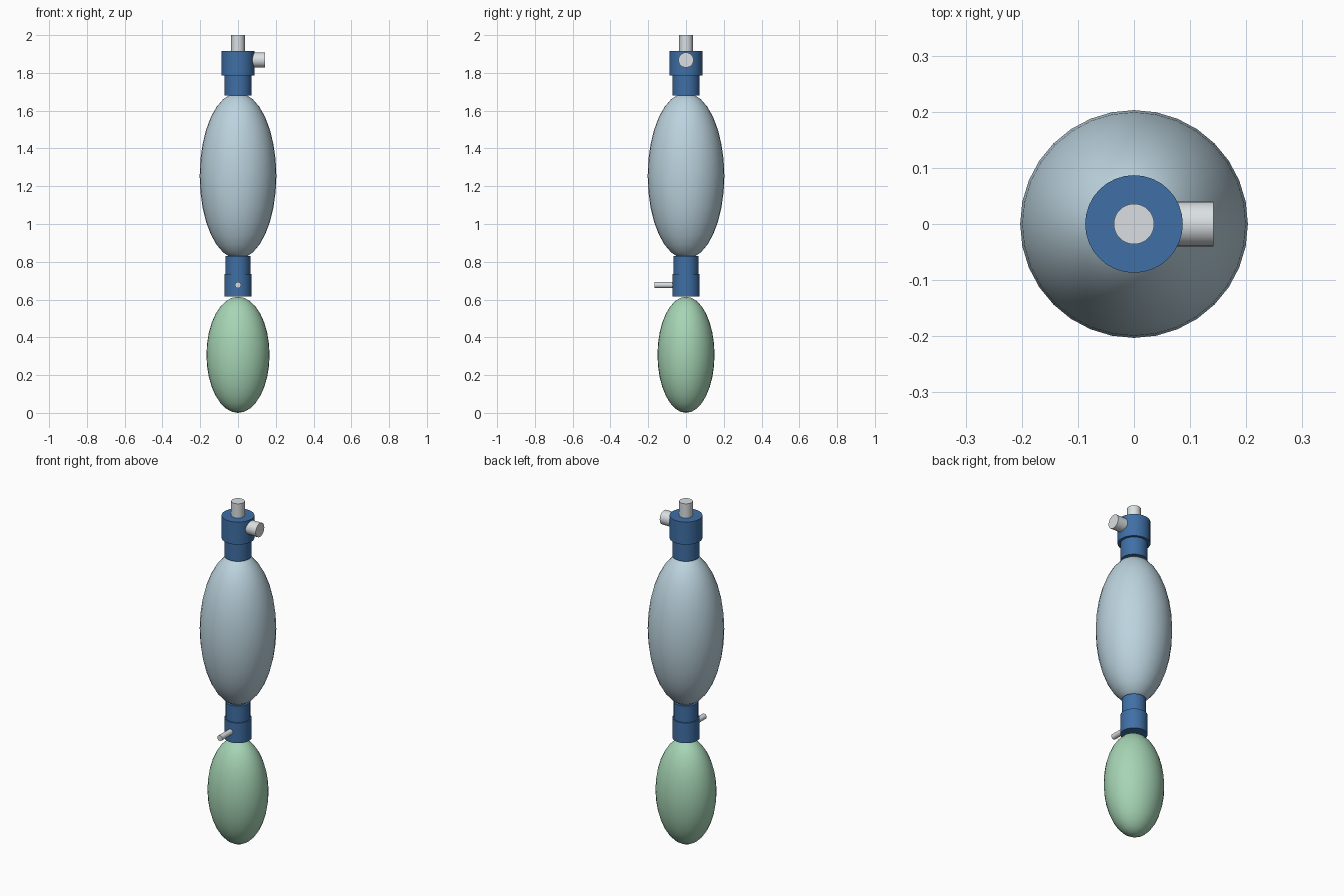
import bpy
import math

if "Cube" in bpy.data.objects:
    bpy.data.objects.remove(bpy.data.objects["Cube"])


def material(name, color):
    m = bpy.data.materials.new(name)
    m.diffuse_color = color
    m.use_nodes = True
    m.node_tree.nodes["Principled BSDF"].inputs["Base Color"].default_value = m.diffuse_color
    return m


BLUE = material("blue_plastic", (0.05, 0.16, 0.38, 1))
BAG = material("pale_blue_silicone", (0.50, 0.65, 0.73, 1))
GREEN = material("pale_green_film", (0.38, 0.66, 0.46, 1))
CLEAR = material("clear_plastic", (0.70, 0.74, 0.76, 1))


def finish(name, mat, angle):
    ob = bpy.context.object
    ob.name = name
    ob.data.materials.append(mat)
    bpy.ops.object.transform_apply(location=False, rotation=True, scale=True)
    bpy.ops.object.shade_smooth_by_angle(angle=math.radians(angle))
    return ob


def ellipsoid(name, z0, z1, rx, ry, mat):
    bpy.ops.mesh.primitive_uv_sphere_add(
        segments=32, ring_count=16, location=(0, 0, (z0 + z1) / 2),
        scale=(rx, ry, (z1 - z0) / 2))
    return finish(name, mat, 60)


def tube(name, radius, start, end, mat, axis="z"):
    mid = (start[0] + end[0]) / 2, (start[1] + end[1]) / 2, (start[2] + end[2]) / 2
    rot = {"x": (0, math.pi / 2, 0), "y": (math.pi / 2, 0, 0), "z": (0, 0, 0)}[axis]
    bpy.ops.mesh.primitive_cylinder_add(
        vertices=32, radius=radius, depth=math.dist(start, end),
        location=mid, rotation=rot)
    return finish(name, mat, 30)


# Squeeze bag and slightly flattened reservoir bag
ellipsoid("squeeze_bag", 0.815, 1.695, 0.203, 0.203, BAG)
ellipsoid("reservoir_bag", 0.0, 0.615, 0.167, 0.151, GREEN)

# Blue collars and valve bodies on the central axis
for name, r, z0, z1 in (
    ("intake_valve", 0.072, 0.617, 0.735),
    ("lower_neck", 0.065, 0.73, 0.83),
    ("upper_neck", 0.072, 1.68, 1.79),
    ("patient_valve", 0.087, 1.785, 1.917),
):
    tube(name, r, (0, 0, z0), (0, 0, z1), BLUE)

# Clear ports: top outlet, side connector, oxygen inlet
tube("top_port", 0.036, (0, 0, 1.90), (0, 0, 2.0), CLEAR)
tube("side_port", 0.04, (0.03, 0, 1.868), (0.142, 0, 1.868), CLEAR, "x")
tube("oxygen_inlet", 0.016, (0, -0.168, 0.677), (0, -0.04, 0.677), CLEAR, "y")
